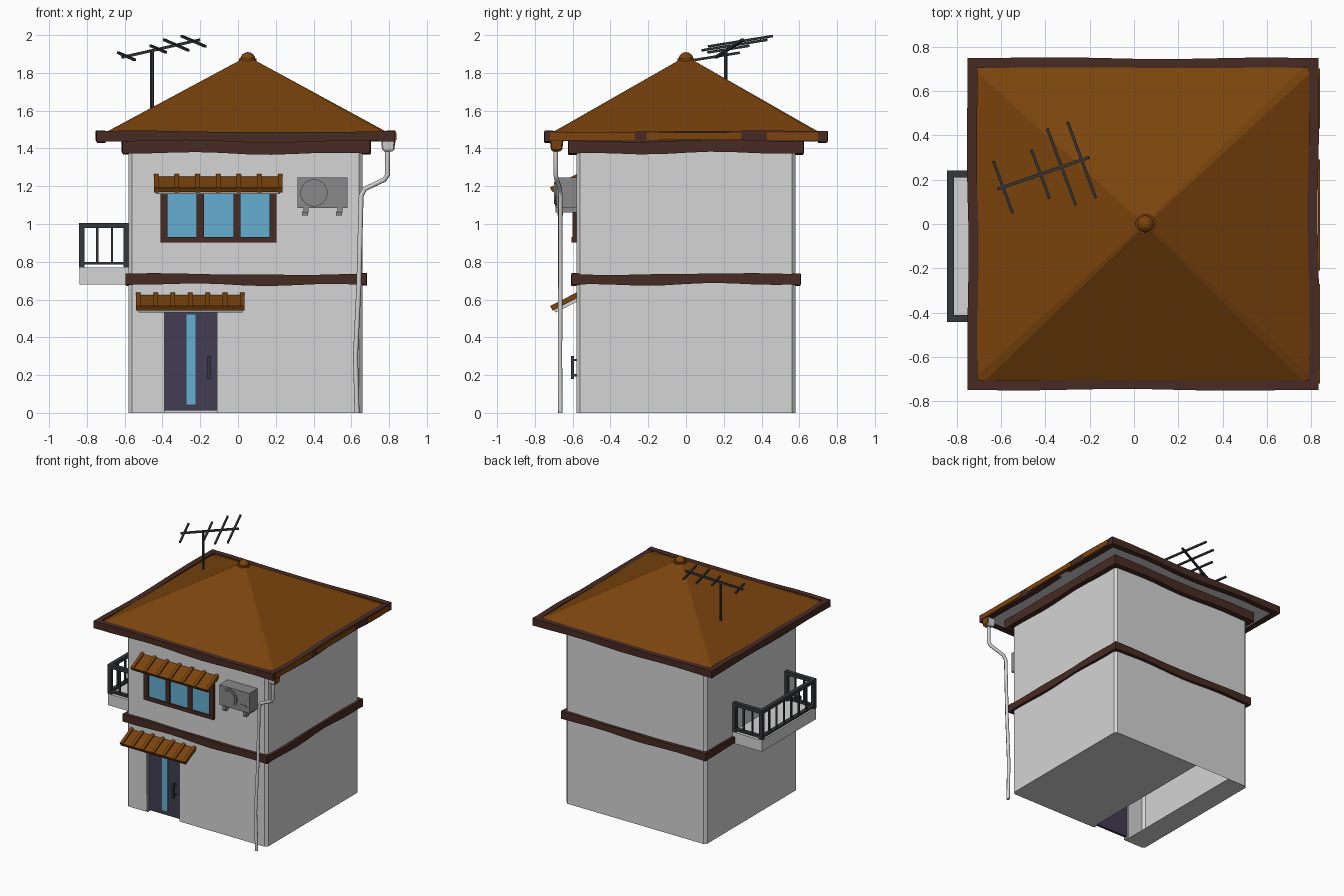
import bpy, bmesh, math
from mathutils import Vector, Matrix

cube = bpy.data.objects.get("Cube")
if cube:
    bpy.data.objects.remove(cube, do_unlink=True)


def material(name, r, g, b):
    m = bpy.data.materials.new(name)
    m.use_nodes = True
    m.diffuse_color = (r, g, b, 1)
    m.node_tree.nodes["Principled BSDF"].inputs["Base Color"].default_value = (r, g, b, 1)
    return m


PLASTER = material("plaster", 0.66, 0.66, 0.66)
TILE = material("roof_tile", 0.2, 0.058, 0.004)
TIMBER = material("dark_timber", 0.065, 0.024, 0.017)
NAVY = material("navy_door", 0.055, 0.046, 0.085)
GLASS = material("glass", 0.13, 0.42, 0.64)
GREY = material("machine_grey", 0.25, 0.25, 0.25)
IRON = material("charcoal_metal", 0.035, 0.038, 0.042)


def finish(name, bm, *mats):
    me = bpy.data.meshes.new(name)
    bmesh.ops.recalc_face_normals(bm, faces=bm.faces)
    bm.to_mesh(me)
    bm.free()
    for m in mats:
        me.materials.append(m)
    ob = bpy.data.objects.new(name, me)
    bpy.context.collection.objects.link(ob)
    return ob


def box(name, x, y, z, mat):
    """Box from three (low, high) ranges."""
    bm = bmesh.new()
    bmesh.ops.create_cube(bm, size=1)
    for v in bm.verts:
        v.co = [(lo + hi) / 2 + c * (hi - lo) for c, (lo, hi) in zip(v.co, (x, y, z))]
    return finish(name, bm, mat)


def rod(name, a, b, mat, r=0.008, sides=4):
    """Straight bar between two points."""
    a, b = Vector(a), Vector(b)
    bm = bmesh.new()
    rot = (b - a).to_track_quat('Z', 'Y').to_matrix().to_4x4()
    spin = Matrix.Rotation(math.pi / 4, 4, 'Z')
    bmesh.ops.create_cone(bm, cap_ends=True, segments=sides, radius1=r, radius2=r,
                          depth=(b - a).length, matrix=Matrix.Translation((a + b) / 2) @ rot @ spin)
    return finish(name, bm, mat)


def chamfered_stack(rings):
    """Loft of corner-cut rectangles: (centre x, half x, half y, cut, z)."""
    bm = bmesh.new()
    loops = []
    for cx, hx, hy, c, z in rings:
        quarter = [(hx, hy - c), (hx - c, hy)]
        pts = []
        for sx, sy in ((1, 1), (-1, 1), (-1, -1), (1, -1)):
            q = quarter if sx * sy > 0 else quarter[::-1]
            pts += [(cx + sx * px, sy * py, z) for px, py in q]
        loops.append([bm.verts.new(p) for p in pts])
    for lo, hi in zip(loops, loops[1:]):
        for i in range(8):
            j = (i + 1) % 8
            bm.faces.new((lo[i], lo[j], hi[j], hi[i]))
    bm.faces.new(loops[0][::-1])
    bm.faces.new(loops[-1])
    return bm


def wavy_beam(name, a, b, width, height, phase):
    """Rough-hewn horizontal timber from a to b, gently bent."""
    a, b = Vector(a), Vector(b)
    side = (b - a).normalized().cross(Vector((0, 0, 1)))
    bm = bmesh.new()
    rings, n = [], 10
    for i in range(n + 1):
        t = i / n
        fade = math.sin(math.pi * t)
        c = a.lerp(b, t) + Vector((0, 0, 0.006 * math.sin(7 * t + phase) * fade))
        c += side * 0.005 * math.sin(9 * t + 2 * phase) * fade
        w, h = width / 2, height / 2 + 0.003 * math.sin(13 * t + phase)
        rings.append([bm.verts.new(c + side * s * w + Vector((0, 0, u * h)))
                      for s, u in ((-1, -1), (1, -1), (1, 1), (-1, 1))])
    for lo, hi in zip(rings, rings[1:]):
        for i in range(4):
            bm.faces.new((lo[i], lo[i - 1], hi[i - 1], hi[i]))
    bm.faces.new(rings[0])
    bm.faces.new(rings[-1])
    return finish(name, bm, TIMBER)


def beam_ring(name, x, y, z, width):
    """Four timbers around the house."""
    h, m, w = z[1] - z[0], sum(z) / 2, width / 2
    for k, s in enumerate((0, 1)):
        yy = y[s] + (w if s == 0 else -w)
        xx = x[s] + (w if s == 0 else -w)
        wavy_beam(f"{name}_{('front', 'back')[s]}", (x[0], yy, m), (x[1], yy, m), width, h, k + 0.4)
        wavy_beam(f"{name}_{('right', 'left')[s]}", (xx, y[0], m), (xx, y[1], m), width, h, k + 2.1)


# Wall shell with a door opening that runs on through the floor
DOOR_X, DOOR_TOP = (-0.4, -0.1), 0.535
bm = chamfered_stack([(0.04, 0.62, 0.58, 0.02, 0), (0.04, 0.62, 0.58, 0.02, 1.44)])
for co, no in (((DOOR_X[0], 0, 0), (1, 0, 0)), ((DOOR_X[1], 0, 0), (1, 0, 0)), ((0, 0, DOOR_TOP), (0, 0, 1))):
    bmesh.ops.bisect_plane(bm, geom=bm.verts[:] + bm.edges[:] + bm.faces[:], plane_co=co, plane_no=no)
hole = []
for f in bm.faces:
    c = f.calc_center_median()
    if DOOR_X[0] < c.x < DOOR_X[1] and (c.z < 0.01 or (c.y < -0.5 and c.z < DOOR_TOP)):
        hole.append(f)
bmesh.ops.delete(bm, geom=hole, context='FACES')
finish("walls", bm, PLASTER)

# Door
for i, x in enumerate(DOOR_X):
    s = 0.01 if i == 0 else -0.01
    box(f"door_jamb_{i}", sorted((x, x + s)), (-0.578, -0.54), (0, DOOR_TOP), PLASTER)
box("door", (-0.39, -0.11), (-0.565, -0.545), (0.012, DOOR_TOP), NAVY)
box("door_glass", (-0.272, -0.224), (-0.57, -0.562), (0.045, 0.52), GLASS)
rod("door_handle", (-0.153, -0.6, 0.18), (-0.153, -0.6, 0.3), IRON, 0.011)
for z in (0.2, 0.28):
    rod("handle_mount", (-0.153, -0.56, z), (-0.153, -0.6, z), IRON, 0.009)

# Timber bands
beam_ring("middle_band", (-0.595, 0.68), (-0.605, 0.605), (0.68, 0.735), 0.04)
beam_ring("upper_band", (-0.612, 0.7), (-0.622, 0.622), (1.375, 1.445), 0.06)
beam_ring("fascia", (-0.75, 0.832), (-0.748, 0.748), (1.438, 1.49), 0.045)

# Hipped roof with plaster soffit
bm = chamfered_stack([(0.045, 0.765, 0.725, 0.03, 1.445), (0.045, 0.765, 0.725, 0.03, 1.475),
                      (0.05, 0.015, 0.015, 0.006, 1.88)])
roof = finish("roof", bm, TILE, PLASTER)
for p in roof.data.polygons:
    p.material_index = int(p.normal.z < -0.5)
for lo, hi in ((-0.72, -0.27), (-0.21, 0.29), (0.43, 0.7)):
    box("roof_edge", (0.829, 0.838), (lo, hi), (1.446, 1.484), TILE)

# Finial
bm = bmesh.new()
bmesh.ops.create_uvsphere(bm, u_segments=12, v_segments=8, radius=0.04,
                          matrix=Matrix.Translation((0.052, 0, 1.87)))
finish("finial", bm, TILE)
rod("finial_base", (0.052, 0, 1.85), (0.052, 0, 1.876), TILE, 0.047, 12)

# Window
box("window_frame_back", (-0.405, 0.2), (-0.588, -0.57), (0.905, 1.185), TIMBER)
for z in ((0.902, 0.93), (1.165, 1.195)):
    box("window_rail", (-0.41, 0.205), (-0.605, -0.575), z, TIMBER)
for x in (-0.391, -0.2, -0.005, 0.186):
    box("window_post", (x - 0.019, x + 0.019), (-0.602, -0.575), (0.905, 1.19), TIMBER)
box("window_panes", (-0.375, 0.17), (-0.592, -0.586), (0.925, 1.17), GLASS)


# Tiled awnings
def awning(name, x0, x1, top):
    tilt = Matrix.Translation((0, -0.575, top)) @ Matrix.Rotation(math.radians(27), 4, 'X')
    parts = [box(name + "_board", (x0 + 0.012, x1 - 0.012), (-0.15, 0), (-0.04, -0.022), PLASTER),
             box(name + "_tiles", (x0, x1), (-0.155, 0), (-0.022, -0.008), TILE)]
    n = 6
    for i in range(n + 1):
        x = x0 + 0.012 + (x1 - x0 - 0.024) * i / n
        parts.append(box(name + "_rib", (x - 0.012, x + 0.012), (-0.16, 0), (-0.024, 0.004), TILE))
    parts.append(box(name + "_lip", (x0, x1), (-0.158, -0.145), (-0.024, -0.002), TILE))
    for p in parts:
        p.data.transform(tilt)


awning("window_awning", -0.445, 0.235, 1.262)
awning("door_awning", -0.54, 0.035, 0.635)

# Air conditioner
box("aircon_body", (0.315, 0.58), (-0.685, -0.575), (1.085, 1.245), GREY)
for r, d in ((0.072, 0.008), (0.058, 0.014)):
    rod("aircon_fan", (0.402, -0.68, 1.165), (0.402, -0.685 - d, 1.165), GREY, r, 24)
box("aircon_badge", (0.495, 0.555), (-0.69, -0.68), (1.125, 1.14), GREY)
for x in (0.36, 0.54):
    box("aircon_foot", (x - 0.014, x + 0.014), (-0.69, -0.575), (1.06, 1.09), GREY)
    box("aircon_foot_pad", (x - 0.02, x + 0.01), (-0.68, -0.65), (1.045, 1.065), GREY)

# Drain hopper and pipe
bm = chamfered_stack([(0.795, 0.02, 0.02, 0.006, 1.383), (0.795, 0.033, 0.03, 0.006, 1.395),
                      (0.795, 0.037, 0.036, 0.006, 1.44)])
bmesh.ops.translate(bm, verts=bm.verts, vec=(0, -0.685, 0))
hopper = finish("drain_hopper", bm, PLASTER, TILE)
for p in hopper.data.polygons:
    p.material_index = int(p.normal.x > 0.5)
path = [(0.792, -0.69, 1.39), (0.792, -0.69, 1.26), (0.775, -0.685, 1.235), (0.67, -0.668, 1.185),
        (0.652, -0.665, 1.15), (0.64, -0.665, 0.68), (0.622, -0.667, 0.3), (0.63, -0.665, 0)]
curve = bpy.data.curves.new("drain_pipe", 'CURVE')
curve.dimensions = '3D'
curve.bevel_depth = 0.013
curve.bevel_resolution = 1
curve.use_fill_caps = True
spline = curve.splines.new('POLY')
spline.points.add(len(path) - 1)
for p, co in zip(spline.points, path):
    p.co = (*co, 1)
curve.materials.append(PLASTER)
bpy.context.collection.objects.link(bpy.data.objects.new("drain_pipe", curve))

# Balcony
box("balcony_floor", (-0.838, -0.57), (-0.44, 0.24), (0.68, 0.77), PLASTER)
for z in ((0.785, 0.8), (0.978, 1.005)):
    box("balcony_long_rail", (-0.842, -0.812), (-0.442, 0.242), z, IRON)
    for y in (-0.426, 0.226):
        box("balcony_side_rail", (-0.842, -0.575), (y - 0.016, y + 0.016), z, IRON)
for y in (-0.426, 0.226):
    for x in (-0.827, -0.592):
        box("balcony_post", (x - 0.014, x + 0.014), (y - 0.014, y + 0.014), (0.77, 1.0), IRON)
    for x in (-0.745, -0.667):
        box("balcony_bar", (x - 0.006, x + 0.006), (y - 0.006, y + 0.006), (0.79, 0.99), IRON)
for i in range(1, 7):
    y = -0.426 + 0.652 * i / 7
    box("balcony_bar", (-0.833, -0.821), (y - 0.006, y + 0.006), (0.79, 0.99), IRON)

# Aerial
rod("aerial_mast", (-0.455, 0.21, 1.58), (-0.455, 0.21, 1.925), IRON, 0.01, 6)
start, end = Vector((-0.615, 0.157, 1.882)), Vector((-0.203, 0.3, 1.975))
rod("aerial_boom", start, end, IRON, 0.01)
for t, half in ((0.06, 0.126), (0.47, 0.118), (0.7, 0.186), (0.92, 0.184)):
    c = start.lerp(end, t)
    d = Vector((-0.345, 0.93, 0.15)).normalized() * half
    rod("aerial_element", c - d, c + d, IRON, 0.009)
